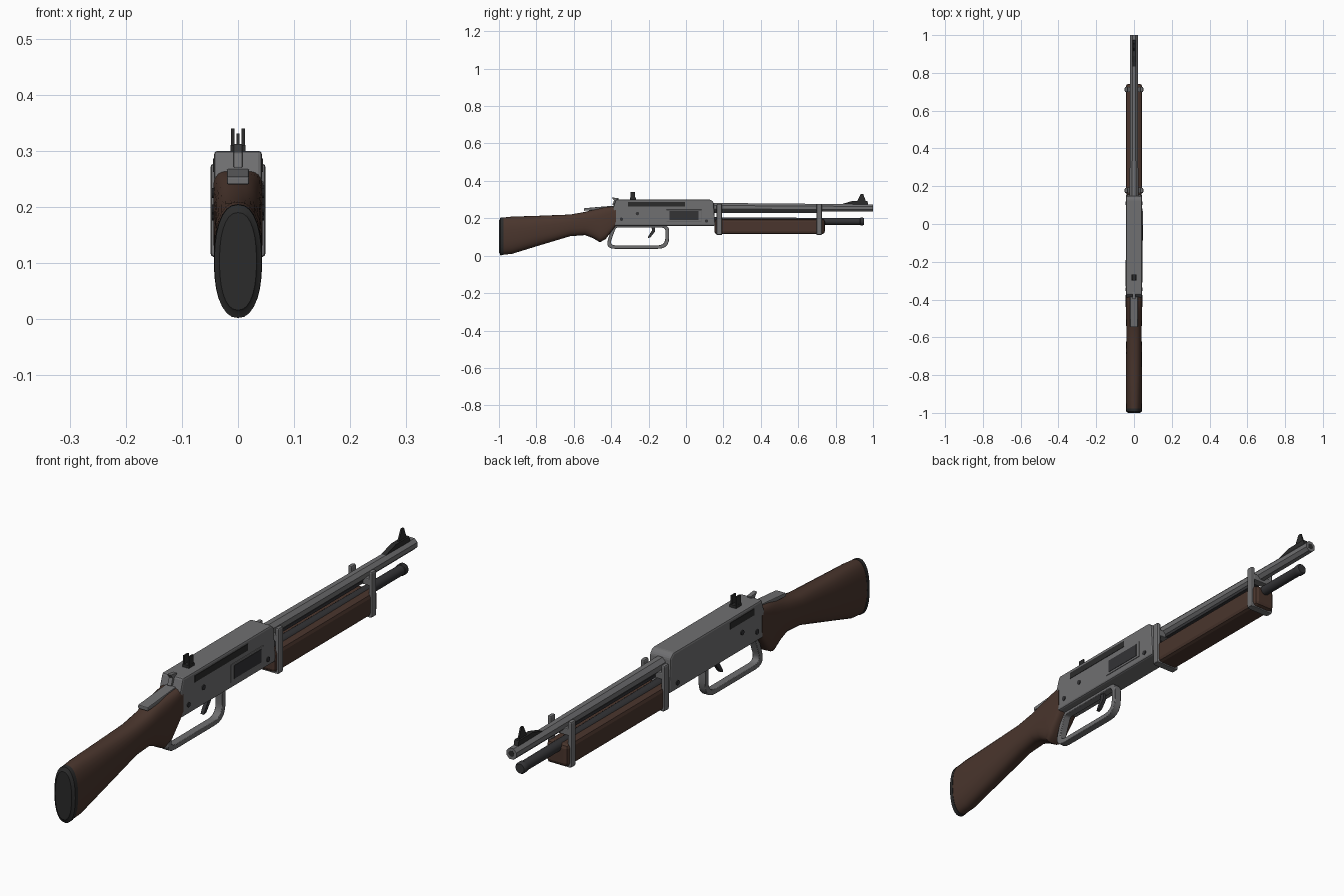
import bpy, bmesh, math
from mathutils import Vector

if "Cube" in bpy.data.objects:
    bpy.data.objects.remove(bpy.data.objects["Cube"])


def material(name, colour):
    m = bpy.data.materials.new(name)
    m.use_nodes = True
    m.diffuse_color = (*colour, 1)
    m.node_tree.nodes["Principled BSDF"].inputs["Base Color"].default_value = (*colour, 1)
    return m


STEEL = material("grey steel", (0.16, 0.16, 0.165))
DARK = material("dark steel", (0.033, 0.033, 0.036))
BLACK = material("black rubber", (0.024, 0.024, 0.024))
WOOD = material("brown wood", (0.068, 0.036, 0.026))


def finish(name, bm, mat, bevel=0, smooth=False):
    bmesh.ops.recalc_face_normals(bm, faces=bm.faces)
    mesh = bpy.data.meshes.new(name)
    bm.to_mesh(mesh)
    bm.free()
    ob = bpy.data.objects.new(name, mesh)
    bpy.context.collection.objects.link(ob)
    mesh.materials.append(mat)
    if bevel:
        mod = ob.modifiers.new("Bevel", "BEVEL")
        mod.width, mod.segments = bevel, 2
        mod.limit_method = "ANGLE"
    if smooth:
        bpy.ops.object.select_all(action="DESELECT")
        bpy.context.view_layer.objects.active = ob
        ob.select_set(True)
        bpy.ops.object.shade_smooth_by_angle(angle=math.radians(35))
    return ob


def box(name, x, y, z, mat, bevel=0):
    """Box from (low, high) ranges."""
    bm = bmesh.new()
    bmesh.ops.create_cube(bm, size=1)
    for v in bm.verts:
        v.co = [(r[0] + r[1]) / 2 + c * (r[1] - r[0]) for r, c in zip((x, y, z), v.co)]
    return finish(name, bm, mat, bevel)


def side_profile(name, points, half, mat, bevel=0, x=0):
    """Side outline (y, z) extruded across x."""
    bm = bmesh.new()
    face = bm.faces.new([bm.verts.new((x - half, y, z)) for y, z in points])
    new = bmesh.ops.extrude_face_region(bm, geom=[face])["geom"]
    bmesh.ops.translate(bm, vec=(2 * half, 0, 0),
                        verts=[v for v in new if isinstance(v, bmesh.types.BMVert)])
    return finish(name, bm, mat, bevel)


def loft(name, rings, mat, smooth=False):
    """Join rings of points with quads and cap both ends."""
    bm = bmesh.new()
    rows = [[bm.verts.new(p) for p in ring] for ring in rings]
    n = len(rows[0])
    for a, b in zip(rows, rows[1:]):
        for i in range(n):
            bm.faces.new((a[i], a[(i + 1) % n], b[(i + 1) % n], b[i]))
    bm.faces.new(rows[0])
    bm.faces.new(rows[-1])
    return finish(name, bm, mat, 0, smooth)


def oval(y, low, high, half, power, n=28):
    """Superellipse section in the xz plane."""
    ring = []
    for i in range(n):
        a = 2 * math.pi * i / n
        c, s = math.cos(a), math.sin(a)
        ring.append((half * math.copysign(abs(c) ** (2 / power), c), y,
                     (low + high) / 2 + (high - low) / 2 * math.copysign(abs(s) ** (2 / power), s)))
    return ring


def tube(name, sections, mat, n=20, smooth=True):
    """Turned part along y from (y, z, radius) sections."""
    turn = math.pi / n
    return loft(name, [[(r * math.cos(2 * math.pi * i / n + turn), y,
                         z + r * math.sin(2 * math.pi * i / n + turn)) for i in range(n)]
                       for y, z, r in sections], mat, smooth)


# Shoulder stock and butt pad
loft("stock", [oval(*s) for s in (
    (-0.978, 0.005, 0.204, 0.042, 2.3), (-0.93, 0.01, 0.209, 0.043, 2.4),
    (-0.80, 0.05, 0.213, 0.043, 2.5), (-0.62, 0.104, 0.22, 0.041, 2.6),
    (-0.54, 0.11, 0.234, 0.041, 2.8), (-0.50, 0.095, 0.246, 0.042, 3),
    (-0.46, 0.072, 0.255, 0.043, 3.4), (-0.43, 0.088, 0.26, 0.044, 4),
    (-0.375, 0.16, 0.265, 0.044, 5))], WOOD, True)
loft("butt_pad", [oval(*s) for s in (
    (-0.977, 0.003, 0.205, 0.043, 2.3), (-0.992, 0.002, 0.204, 0.042, 2.3),
    (-0.996, 0.012, 0.194, 0.035, 2.3), (-1.0, 0.016, 0.19, 0.033, 2.3))], BLACK, True)

# Receiver body with tang and hammer
side_profile("receiver", [(-0.39, 0.255), (-0.375, 0.3), (0.132, 0.3), (0.148, 0.285),
                          (0.157, 0.16), (-0.383, 0.16)], 0.043, STEEL, 0.007)
side_profile("tang", [(-0.545, 0.24), (-0.545, 0.254), (-0.38, 0.268), (-0.38, 0.25)],
             0.02, STEEL, 0.003)
side_profile("hammer", [(-0.37, 0.27), (-0.395, 0.27), (-0.385, 0.296), (-0.398, 0.312),
                        (-0.36, 0.307)], 0.008, STEEL, 0.002)

# Side details
box("right_slot", (0.04, 0.0445), (-0.31, -0.005), (0.262, 0.286), BLACK)
box("left_slot", (-0.0445, -0.04), (-0.33, -0.19), (0.262, 0.286), BLACK)
box("loading_gate_frame", (0.038, 0.0455), (-0.105, 0.083), (0.183, 0.246), STEEL, 0.002)
box("loading_gate", (0.039, 0.047), (-0.088, 0.068), (0.191, 0.239), DARK)
for side, label in ((1, "right"), (-1, "left")):
    for k, (y, z) in enumerate(((-0.26, 0.225), (-0.345, 0.195), (0.11, 0.185))):
        bm = bmesh.new()
        bmesh.ops.create_circle(bm, cap_ends=True, radius=0.009, segments=12)
        cap = bmesh.ops.extrude_face_region(bm, geom=bm.faces[:])["geom"]
        bmesh.ops.translate(bm, vec=(0, 0, 0.006),
                            verts=[v for v in cap if isinstance(v, bmesh.types.BMVert)])
        screw = finish(f"{label}_screw_{k + 1}", bm, DARK)
        screw.rotation_euler.y = side * math.pi / 2
        screw.location = (side * 0.04, y, z)

# Lever loop: closed rounded outline with a flat band section
def rounded_outline(corners, steps=5):
    path = []
    for i, (y, z, r) in enumerate(corners):
        p = Vector((y, z))
        a = Vector(corners[i - 1][:2]) - p
        b = Vector(corners[(i + 1) % len(corners)][:2]) - p
        a, b = p + a.normalized() * r, p + b.normalized() * r
        for k in range(steps + 1):
            t = k / steps
            path.append(a * (1 - t) ** 2 + p * 2 * t * (1 - t) + b * t * t)
    return path


outer = rounded_outline([(-0.39, 0.165, 0.02), (-0.435, 0.037, 0.055),
                         (-0.09, 0.037, 0.06), (-0.09, 0.165, 0.035)])
inner = rounded_outline([(-0.375, 0.15, 0.01), (-0.41, 0.055, 0.035),
                         (-0.11, 0.055, 0.042), (-0.11, 0.15, 0.02)])
bm = bmesh.new()
loops = [[bm.verts.new((x, *p)) for p in path]
         for x, path in ((-0.014, outer), (0.014, outer), (0.014, inner), (-0.014, inner))]
for a, b in zip(loops, loops[1:] + loops[:1]):
    for i in range(len(a)):
        j = (i + 1) % len(a)
        bm.faces.new((a[i], a[j], b[j], b[i]))
finish("lever_loop", bm, STEEL, 0.002, True)
side_profile("trigger", [(-0.165, 0.16), (-0.165, 0.13), (-0.19, 0.098), (-0.205, 0.094),
                         (-0.2, 0.106), (-0.182, 0.135), (-0.185, 0.16)], 0.007, DARK, 0.001)

# Barrel, muzzle bore, under rail and magazine tube
tube("barrel", [(0.14, 0.259, 0.025), (0.75, 0.256, 0.0225), (1.0, 0.255, 0.0215)],
     STEEL, 8, False)
tube("bore", [(0.98, 0.255, 0.011), (1.0005, 0.255, 0.011)], BLACK, 12)
box("under_rail", (-0.012, 0.012), (0.15, 0.72), (0.227, 0.24), DARK)
tube("magazine_tube", [(0.14, 0.186, 0.02), (0.93, 0.183, 0.018), (0.932, 0.183, 0.0205),
                       (0.947, 0.183, 0.0205), (0.952, 0.183, 0.017)], DARK)

# Fore-end and its two retaining bands
box("fore_end", (-0.043, 0.043), (0.152, 0.742), (0.115, 0.196), WOOD, 0.014)
for label, y in (("rear", 0.178), ("front", 0.712)):
    span = (y - 0.014, y + 0.014)
    for side, x in (("left", (-0.049, -0.033)), ("right", (0.033, 0.049))):
        box(f"{label}_band_{side}_post", x, span, (0.111, 0.277), STEEL, 0.006)
    box(f"{label}_band_bottom", (-0.045, 0.045), span, (0.11, 0.122), STEEL, 0.003)
    box(f"{label}_band_bridge", (-0.04, 0.04), span, (0.225, 0.25), STEEL, 0.003)

# Sights
box("rear_sight_base", (-0.013, 0.013), (-0.3, -0.268), (0.298, 0.31), BLACK)
for label, x in (("left", -0.0095), ("right", 0.0095)):
    box(f"rear_sight_{label}_leaf", (x - 0.003, x + 0.003), (-0.296, -0.272),
        (0.3, 0.34), BLACK)
side_profile("front_sight_ramp", [(0.82, 0.272), (0.89, 0.293), (0.97, 0.293), (0.975, 0.272)],
             0.009, BLACK)
side_profile("front_sight_blade", [(0.915, 0.29), (0.935, 0.331), (0.947, 0.331),
                                   (0.962, 0.29)], 0.003, BLACK)
